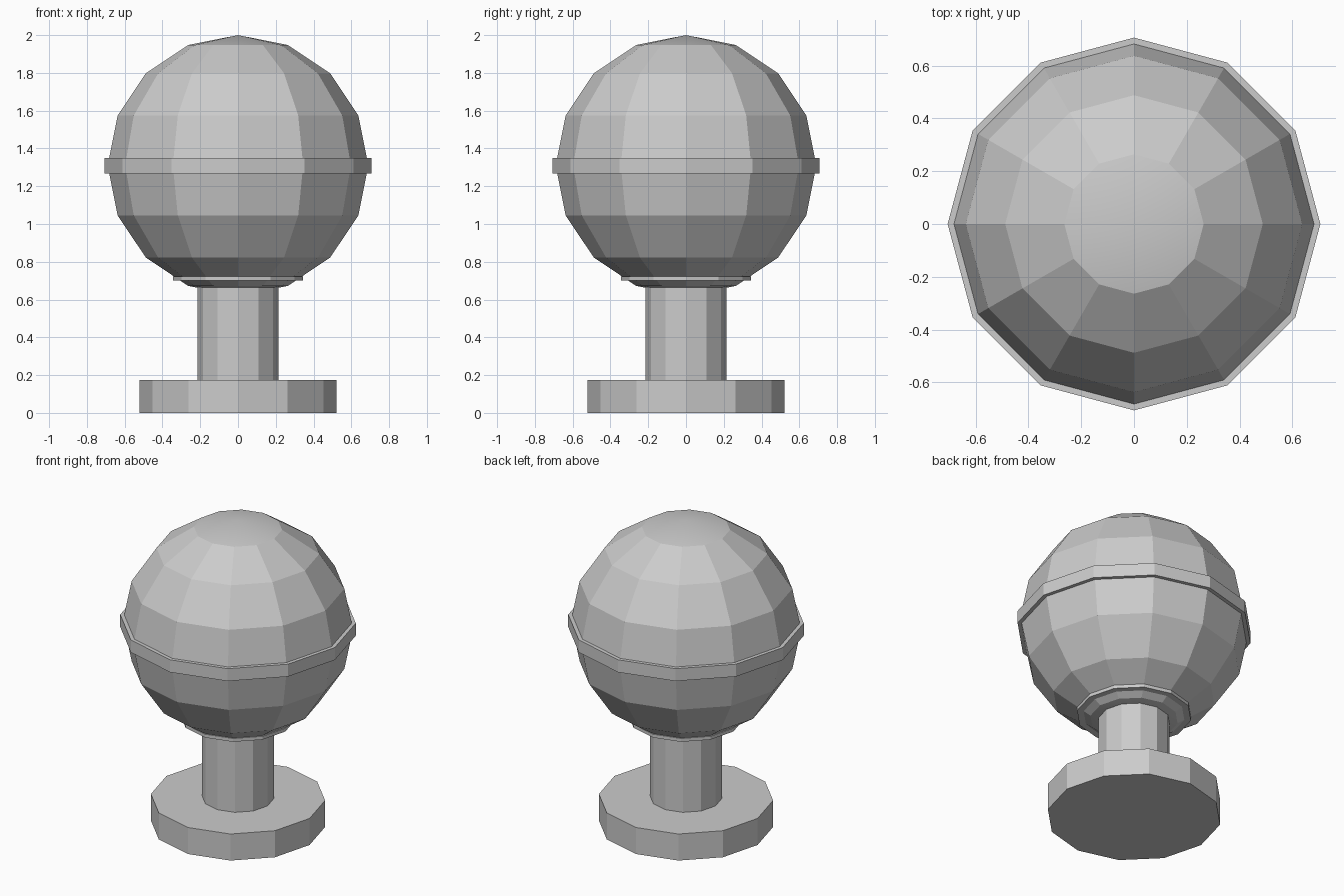
import bpy
import math

old = bpy.data.objects.get("Cube")
if old:
    bpy.data.objects.remove(old, do_unlink=True)

SIDES = 12

grey = bpy.data.materials.new("plain grey")
grey.use_nodes = True
colour = (0.6, 0.6, 0.6, 1)
grey.diffuse_color = colour
grey.node_tree.nodes["Principled BSDF"].inputs["Base Color"].default_value = colour


def finish(name):
    """Name the new part, line its corners up with the axes and colour it."""
    part = bpy.context.object
    part.name = name
    part.data.materials.append(grey)
    bpy.ops.object.shade_smooth_by_angle(angle=math.radians(15))
    return part


def disc(name, radius, low, high):
    bpy.ops.mesh.primitive_cylinder_add(
        vertices=SIDES, radius=radius, depth=high - low,
        location=(0, 0, (low + high) / 2))
    return finish(name)


# Stand
disc("base", 0.522, 0, 0.175)
disc("stem", 0.215, 0.175, 0.70)

# Ball with its two bands
bpy.ops.mesh.primitive_uv_sphere_add(
    segments=SIDES, ring_count=8, radius=0.69, location=(0, 0, 1.31))
finish("ball")
disc("middle_band", 0.706, 1.268, 1.35)
disc("lower_collar", 0.345, 0.70, 0.722)
